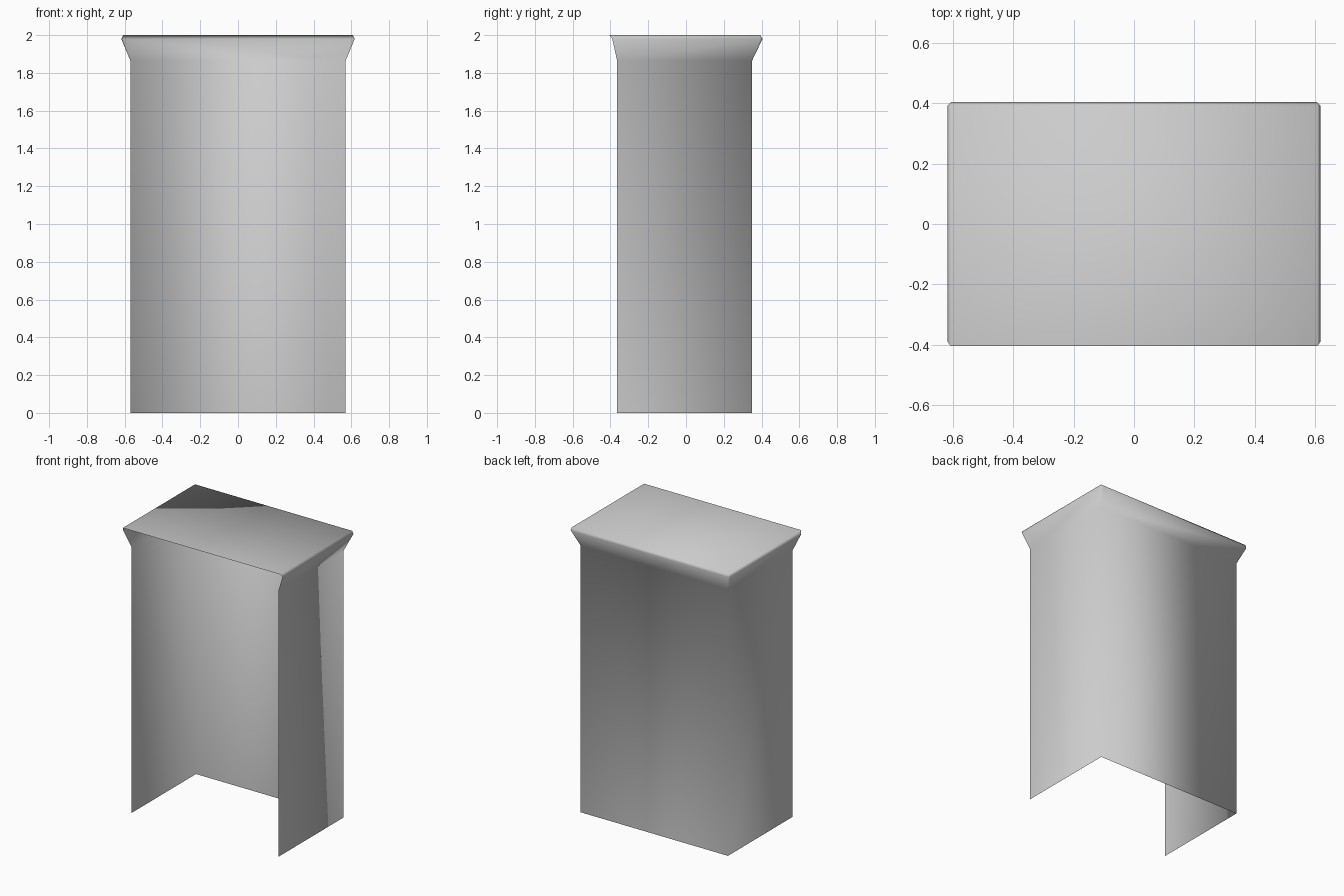
import bpy, bmesh

cube = bpy.data.objects.get("Cube")
if cube:
    bpy.data.objects.remove(cube, do_unlink=True)

# Plain grey surface
GREY = (0.6, 0.6, 0.6, 1.0)
mat = bpy.data.materials.new("plain grey")
mat.use_nodes = True
mat.diffuse_color = GREY
mat.node_tree.nodes["Principled BSDF"].inputs["Base Color"].default_value = GREY


def u_section(bm, half_width, front, back, z, cut=0.0):
    """U-shaped row of points, open at the front, with optional cut back corners."""
    right = [(half_width, front), (half_width, back - cut), (half_width - cut, back)]
    left = [(-x, y) for x, y in reversed(right)]
    return [bm.verts.new((x, y, z)) for x, y in right + left]


# Open shell: three thin walls, flared collar, chamfered rim
bm = bmesh.new()
rows = [
    u_section(bm, 0.57, -0.365, 0.35, 0.0),
    u_section(bm, 0.57, -0.365, 0.35, 1.865),
    u_section(bm, 0.618, -0.39, 0.405, 1.98, cut=0.012),
    u_section(bm, 0.608, -0.405, 0.393, 2.0),
]
for low, high in zip(rows, rows[1:]):
    for i in range(len(low) - 1):
        bm.faces.new((low[i], low[i + 1], high[i + 1], high[i]))

# Flat top panel
bm.faces.new(rows[-1])

# Collapse the corners that are not cut
bmesh.ops.remove_doubles(bm, verts=bm.verts[:], dist=0.001)
bmesh.ops.dissolve_degenerate(bm, edges=bm.edges[:], dist=0.0005)
bmesh.ops.recalc_face_normals(bm, faces=bm.faces[:])
top = max(bm.faces, key=lambda f: f.calc_center_median().z)
top.normal_update()
if top.normal.z < 0:
    bmesh.ops.reverse_faces(bm, faces=bm.faces[:])
for f in bm.faces:
    f.smooth = True

mesh = bpy.data.meshes.new("open_back_cabinet_shell")
bm.to_mesh(mesh)
bm.free()
mesh.materials.append(mat)
shell = bpy.data.objects.new("open_cabinet_shell", mesh)
bpy.context.collection.objects.link(shell)
